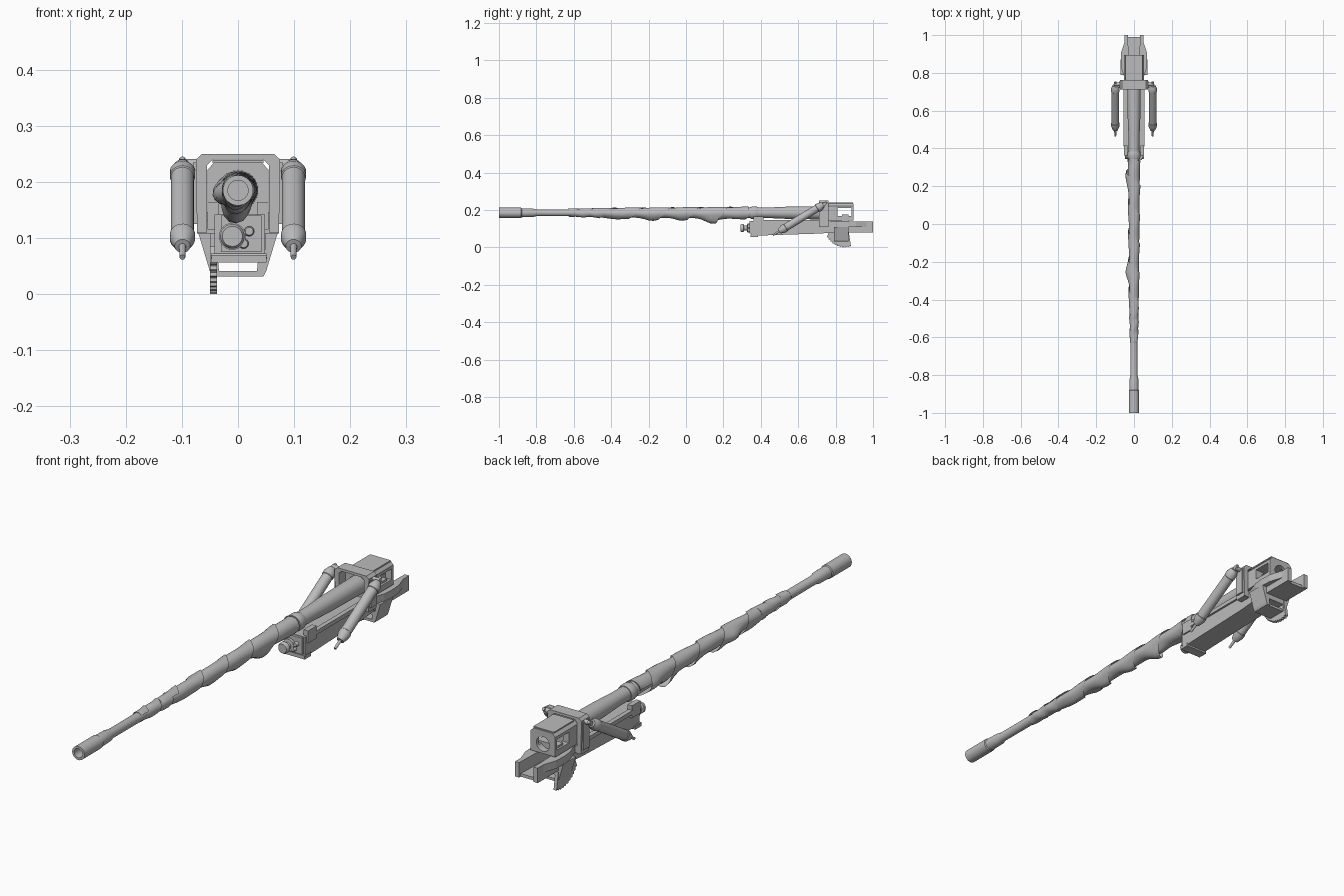
import bpy, bmesh, math
from mathutils import Vector

if "Cube" in bpy.data.objects:
    bpy.data.objects.remove(bpy.data.objects["Cube"])

steel = bpy.data.materials.new("grey_steel")
steel.diffuse_color = (0.5, 0.5, 0.5, 1)
steel.use_nodes = True
steel.node_tree.nodes["Principled BSDF"].inputs["Base Color"].default_value = steel.diffuse_color
AXIS_Z = 0.185


def finish(name, bm, smooth=False):
    bmesh.ops.recalc_face_normals(bm, faces=bm.faces)
    me = bpy.data.meshes.new(name)
    bm.to_mesh(me)
    bm.free()
    ob = bpy.data.objects.new(name, me)
    bpy.context.collection.objects.link(ob)
    me.materials.append(steel)
    if smooth:
        bpy.ops.object.select_all(action='DESELECT')
        ob.select_set(True)
        bpy.context.view_layer.objects.active = ob
        bpy.ops.object.shade_smooth_by_angle(angle=math.radians(35))
    return ob


def prism(name, pts, axis, lo, hi):
    """Extrude a 2D outline along x (yz points), y (xz points) or z (xy points)."""
    def place(a, b, c):
        return {'x': (c, a, b), 'y': (a, c, b), 'z': (a, b, c)}[axis]
    bm = bmesh.new()
    v0 = [bm.verts.new(place(a, b, lo)) for a, b in pts]
    v1 = [bm.verts.new(place(a, b, hi)) for a, b in pts]
    n = len(pts)
    bm.faces.new(v0)
    bm.faces.new(v1[::-1])
    for i in range(n):
        j = (i + 1) % n
        bm.faces.new((v0[i], v0[j], v1[j], v1[i]))
    return finish(name, bm)


def box(name, x0, x1, y0, y1, z0, z1):
    return prism(name, [(x0, y0), (x1, y0), (x1, y1), (x0, y1)], 'z', z0, z1)


def lathe(name, prof, origin, direction, segs=24):
    """Revolve (distance, radius) pairs around a direction."""
    d = Vector(direction).normalized()
    u = d.orthogonal().normalized()
    w = d.cross(u)
    bm = bmesh.new()
    rings = []
    for t, r in prof:
        c = Vector(origin) + d * t
        rings.append([bm.verts.new(c + (u * math.cos(a) + w * math.sin(a)) * r)
                      for a in (2 * math.pi * k / segs for k in range(segs))])
    for a, b in zip(rings, rings[1:]):
        for k in range(segs):
            j = (k + 1) % segs
            bm.faces.new((a[k], a[j], b[j], b[k]))
    bm.faces.new(rings[0])
    bm.faces.new(rings[-1])
    return finish(name, bm, True)


def cut(ob, cutter):
    m = ob.modifiers.new("cut", 'BOOLEAN')
    m.operation, m.solver, m.object = 'DIFFERENCE', 'EXACT', cutter
    bpy.ops.object.select_all(action='DESELECT')
    ob.select_set(True)
    bpy.context.view_layer.objects.active = ob
    bpy.ops.object.modifier_apply(modifier=m.name)
    bpy.data.objects.remove(cutter)


# Barrel with hollow muzzle
lathe("barrel", [(0.12, 0.018), (0, 0.018), (0, 0.027), (0.118, 0.027), (0.122, 0.024),
                 (0.18, 0.023), (0.2, 0.018), (0.40, 0.0185), (0.7, 0.022), (1.2, 0.026),
                 (1.36, 0.028), (1.45, 0.0285), (1.55, 0.033), (1.76, 0.036)],
      (0, -1, AXIS_Z), (0, 1, 0), 32)

# Spiral cloth wrap: (y, angle, size, y spread) of the hanging folds
FOLDS = [(0.14, 265, 0.028, 0.055), (0.25, 195, 0.015, 0.05), (-0.03, 262, 0.013, 0.04),
         (-0.19, 260, 0.016, 0.045), (-0.26, 195, 0.024, 0.045), (-0.39, 255, 0.014, 0.06)]


def cloth(name, y0, y1, turns, lift, width):
    steps, cols = int(turns * 28), 8
    bm = bmesh.new()
    rows = []
    for i in range(steps + 1):
        f = i / steps
        a = math.tau * turns * f + 0.6
        row = []
        for k in range(cols + 1):
            v = k / cols
            y = y0 + (y1 - y0) * f + (v - 0.5) * width
            y = max(y0, min(y1, y))
            base = 0.0185 + max(0, y + 0.6) * 0.0085
            r = base + 0.002 + lift * v + 0.0012 * math.sin(3 * a + 7 * v)
            for fy, fa, size, spread in FOLDS:
                da = (a - math.radians(fa) + math.pi) % math.tau - math.pi
                r += size * math.exp(-((y - fy) / spread) ** 2 - (da / 0.65) ** 2) * (0.35 + 0.65 * v)
            row.append(bm.verts.new((r * math.cos(a), y, AXIS_Z + r * math.sin(a))))
        rows.append(row)
    for p, q in zip(rows, rows[1:]):
        for k in range(cols):
            bm.faces.new((p[k], p[k + 1], q[k + 1], q[k]))
    bmesh.ops.remove_doubles(bm, verts=bm.verts, dist=0.00002)
    return finish(name, bm, True)


cloth("cloth_wrap", -0.50, 0.335, 5.4, 0.006, 0.19)
cloth("cloth_wrap_front", -0.63, -0.44, 2.5, 0.004, 0.085)
lathe("barrel_collar", [(0, 0.031), (0.01, 0.034), (0.03, 0.034), (0.04, 0.031)],
      (0, 0.345, AXIS_Z), (0, 1, 0))

# Cradle under the barrel
side = [(0.35, 0.062), (0.72, 0.074), (0.8, 0.082), (0.8, 0.138), (0.35, 0.142)]
prism("cradle", side, 'x', -0.042, 0.048)
box("cradle_foot", -0.047, 0.051, 0.345, 0.385, 0.056, 0.07)
box("cradle_front_plate", -0.03, 0.042, 0.34, 0.352, 0.075, 0.14)
lathe("recoil_plug", [(0, 0.018), (0.006, 0.022), (0.016, 0.022), (0.018, 0.014), (0.034, 0.014),
                      (0.036, 0.024), (0.06, 0.024)], (-0.01, 0.292, 0.103), (0, 1, 0))
for i, (x, z) in enumerate([(0.02, 0.112), (0.01, 0.09)]):
    lathe(f"cradle_cap_{i}", [(0, 0.007), (0.003, 0.009), (0.02, 0.009)],
          (x, 0.328, z), (0, 1, 0), 16)
lathe("cradle_rod", [(0, 0.005), (0.1, 0.005)], (-0.048, 0.352, 0.068), (1, 0, 0), 12)

# Breech block with side slots and open rear
breech = prism("breech", [(-0.054, 0.144), (-0.054, 0.222), (-0.042, 0.235), (0.042, 0.235),
                          (0.054, 0.222), (0.054, 0.144)], 'y', 0.75, 0.896)
cut(breech, box("slot_cutter", -0.1, 0.1, 0.81, 0.884, 0.168, 0.21))
cut(breech, lathe("bore_cutter", [(0, 0.029), (0.12, 0.029)], (0, 0.80, 0.182), (0, 1, 0)))
box("breech_wedge", -0.046, 0.046, 0.835, 0.868, 0.14, 0.176)
box("breech_top_plate", -0.045, 0.045, 0.765, 0.892, 0.234, 0.239)
box("breech_runner", -0.04, 0.04, 0.75, 0.87, 0.13, 0.148)

# Yoke frame around the barrel
half = [(0.073, 0.11), (0.075, 0.24), (0.064, 0.25)]
inner = [(0.045, 0.24), (0.055, 0.23), (0.055, 0.11)]
prism("yoke", half + [(-x, z) for x, z in half[::-1]]
      + [(-x, z) for x, z in inner[::-1]] + inner, 'y', 0.712, 0.762)
box("yoke_base", -0.073, 0.073, 0.715, 0.76, 0.108, 0.136)

# Rear trough
box("trough_floor", -0.045, 0.045, 0.78, 0.99, 0.08, 0.092)

for s, tag in ((-1, "left"), (1, "right")):
    # Trough walls, flared ears and tapered bracket arms
    prism("trough_wall_" + tag, [(s * x, y) for x, y in
          [(0.026, 0.78), (0.05, 0.78), (0.05, 1.0), (0.032, 1.0)]], 'z', 0.08, 0.139)
    prism("trunnion_ear_" + tag, [(s * x, y) for x, y in
          [(0.045, 0.76), (0.066, 0.82), (0.07, 0.86), (0.068, 0.91), (0.048, 0.97)]],
          'z', 0.108, 0.139)
    prism("bracket_arm_" + tag, [(s * x, z) for x, z in
          [(0.04, 0.11), (0.071, 0.11), (0.05, 0.04), (0.045, 0.031), (0.033, 0.031)]],
          'y', 0.79, 0.87)
    # Front lugs and guide rails
    box("front_lug_" + tag, *sorted((s * 0.034, s * 0.054)), 0.362, 0.415, 0.115, 0.164)
    box("guide_rail_" + tag, *sorted((s * 0.038, s * 0.056)), 0.41, 0.715, 0.13, 0.146)
    # Slanted balance cylinders with end fittings
    top, low = Vector((s * 0.099, 0.752, 0.24)), Vector((s * 0.099, 0.466, 0.066))
    lathe("balance_cylinder_" + tag,
          [(0, 0.006), (0.022, 0.006), (0.022, 0.014), (0.034, 0.019), (0.042, 0.0225),
           (0.058, 0.0225), (0.06, 0.0205), (0.255, 0.0205), (0.257, 0.0225), (0.273, 0.0225),
           (0.29, 0.016), (0.297, 0.014), (0.298, 0.006), (0.335, 0.005)], top, low - top, 20)
    lathe("cylinder_pivot_" + tag, [(0, 0.009), (0.045, 0.009)],
          (s * 0.06, 0.74, 0.232), (s, 0, 0), 14)
    box("yoke_side_post_" + tag, *sorted((s * 0.07, s * 0.08)), 0.72, 0.755, 0.125, 0.235)

# Window frame at the bottom of the bracket
box("bracket_bottom", -0.036, 0.045, 0.79, 0.865, 0.031, 0.041)
box("bracket_top", -0.04, 0.045, 0.79, 0.87, 0.06, 0.085)

# Toothed elevation sector
teeth = []
for i in range(41):
    a = math.radians(209 + i * 78 / 40)
    r = 0.11 if (i // 2) % 2 == 0 else 0.105
    teeth.append((0.85 + r * math.cos(a), 0.11 + r * math.sin(a)))
prism("elevation_gear", teeth + [(0.87, 0.085), (0.765, 0.085)], 'x', -0.05, -0.037)
